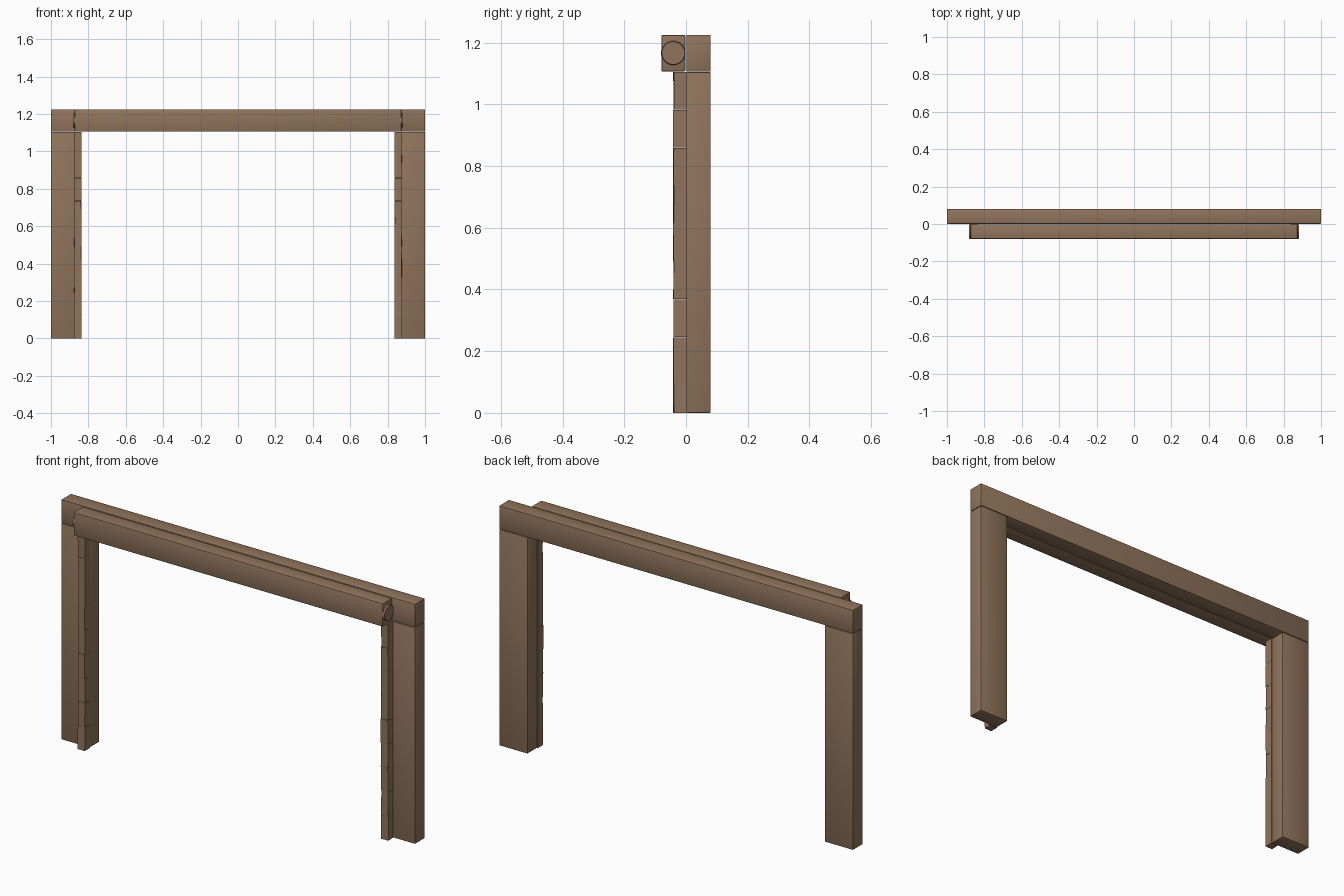
import bpy, bmesh, math, random
from mathutils import Matrix

if "Cube" in bpy.data.objects:
    bpy.data.objects.remove(bpy.data.objects["Cube"])

random.seed(4)
wood = bpy.data.materials.new("brown_wood")
wood.diffuse_color = (0.28, 0.175, 0.107, 1)
wood.use_nodes = True
wood.node_tree.nodes["Principled BSDF"].inputs["Base Color"].default_value = wood.diffuse_color


def finish(bm, name, smooth=True):
    bmesh.ops.recalc_face_normals(bm, faces=bm.faces)
    mesh = bpy.data.meshes.new(name)
    bm.to_mesh(mesh)
    bm.free()
    mesh.materials.append(wood)
    ob = bpy.data.objects.new(name, mesh)
    bpy.context.collection.objects.link(ob)
    if smooth:
        bpy.ops.object.select_all(action='DESELECT')
        ob.select_set(True)
        bpy.context.view_layer.objects.active = ob
        bpy.ops.object.shade_smooth_by_angle(angle=math.radians(30))
    return ob


def add_box(bm, lo, hi):
    """Axis-aligned box between two corners."""
    size = [b - a for a, b in zip(lo, hi)]
    mid = [(a + b) / 2 for a, b in zip(lo, hi)]
    return bmesh.ops.create_cube(
        bm, size=1, matrix=Matrix.Translation(mid) @ Matrix.Diagonal((*size, 1)))["verts"]


def beam(name, lo, hi, bevel):
    bm = bmesh.new()
    add_box(bm, lo, hi)
    bmesh.ops.bevel(bm, geom=bm.edges[:], offset=bevel, segments=2,
                    profile=0.5, affect='EDGES')
    return finish(bm, name)


# Rear lintel and front roller beam
beam("rear_lintel", (-1, 0.001, 1.106), (1, 0.08, 1.225), 0.003)
beam("front_beam", (-0.874, -0.08, 1.106), (0.874, -0.002, 1.225), 0.005)

for side, label in ((-1, "left"), (1, "right")):
    # Wide rear post
    xs = sorted((side * 1.0, side * 0.84))
    beam(label + "_post", (xs[0], 0.001, 0), (xs[1], 0.08, 1.104), 0.003)

    # Round end cap of the front beam
    bm = bmesh.new()
    bmesh.ops.create_cone(
        bm, cap_ends=True, segments=32, radius1=0.04, radius2=0.037, depth=0.014,
        matrix=Matrix.Translation((side * 0.876, -0.041, 1.166))
        @ Matrix.Rotation(side * math.pi / 2, 4, 'Y'))
    finish(bm, label + "_end_cap")

    # Front strip of nine stacked, slightly uneven blocks
    bm = bmesh.new()
    xs = sorted((side * 0.876, side * 0.837))
    step = 1.105 / 9
    for i in range(9):
        verts = add_box(bm, (xs[0], -0.041, i * step),
                        (xs[1], 0.001, (i + 1) * step - 0.0005))
        for v in verts:
            if v.co.y < -0.02:
                v.co.y += random.uniform(-0.001, 0.002)
                v.co.x += random.uniform(-0.0015, 0.0015)
    finish(bm, label + "_block_strip", smooth=False)
